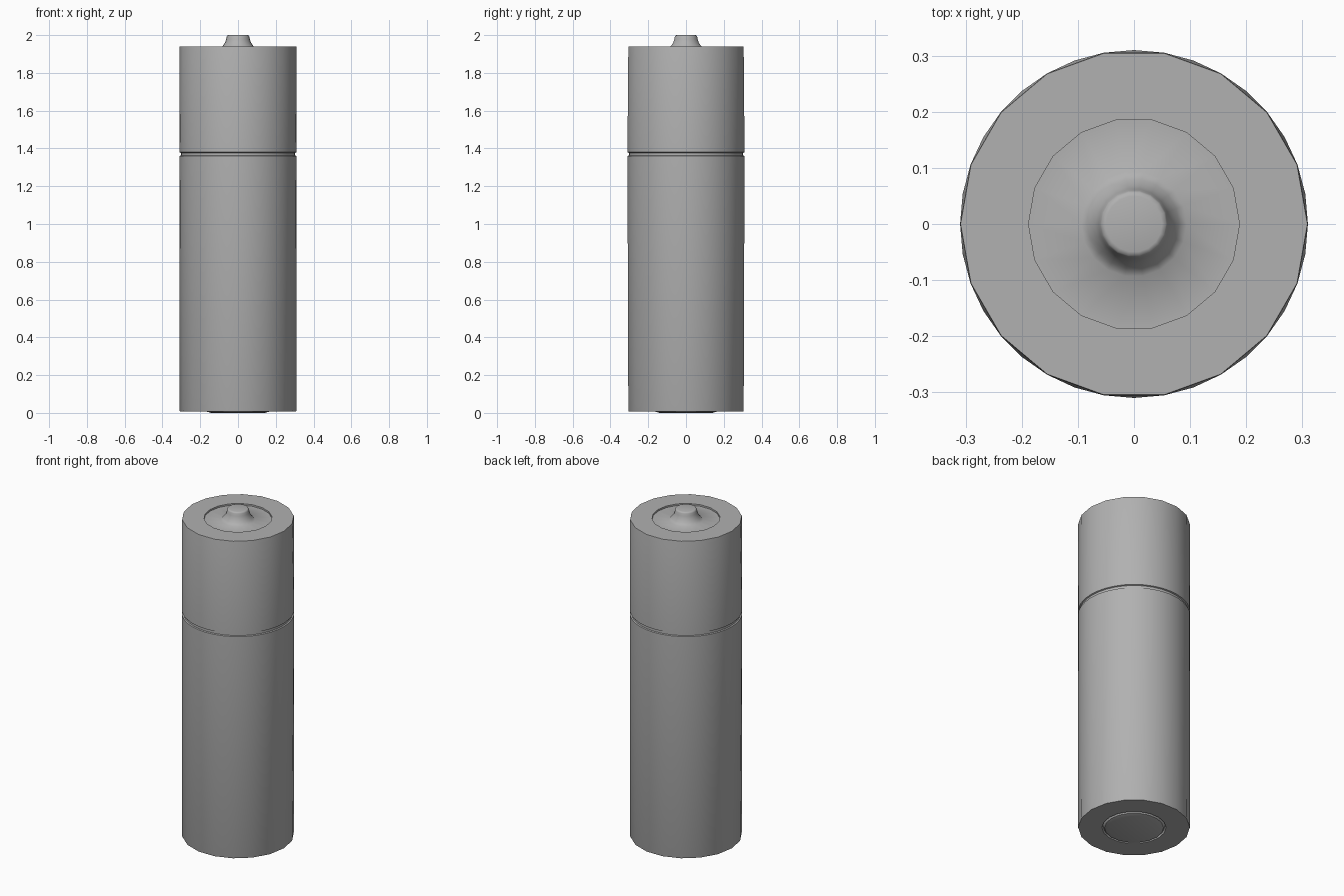
import bpy, bmesh, math

if "Cube" in bpy.data.objects:
    bpy.data.objects.remove(bpy.data.objects["Cube"])

# Dark grey metal used by every part
grey = bpy.data.materials.new("dark_grey")
grey.diffuse_color = (0.44, 0.44, 0.44, 1.0)
grey.use_nodes = True
grey.node_tree.nodes["Principled BSDF"].inputs["Base Color"].default_value = grey.diffuse_color


def lathe(name, profile, close_start=False, close_end=False, smooth=35):
    """Revolve (radius, height, sides) stations listed from bottom-out to top-in;
    neighbouring rings may have 18 or 36 sides."""
    bm = bmesh.new()
    rings = []
    for r, z, n in profile:
        rings.append([bm.verts.new((r * math.cos(math.tau * i / n),
                                    r * math.sin(math.tau * i / n), z))
                      for i in range(n)])
    for a, b in zip(rings, rings[1:]):
        if len(a) == len(b):
            n = len(a)
            for i in range(n):
                j = (i + 1) % n
                bm.faces.new((a[i], a[j], b[j], b[i]))
        else:
            # stitch the coarse ring to the fine ring
            lo, hi = (a, b) if len(a) < len(b) else (b, a)
            n = len(lo)
            for i in range(n):
                j = (i + 1) % n
                p, q, m, s = lo[i], lo[j], hi[2 * i + 1], hi[2 * j]
                for tri in ((p, q, m), (p, m, hi[2 * i]), (q, s, m)):
                    bm.faces.new(tri)
    if close_start:
        bm.faces.new(rings[0])
    if close_end:
        bm.faces.new(rings[-1])
    bmesh.ops.recalc_face_normals(bm, faces=bm.faces)
    # open strips: make sure normals point away from the axis
    f = max(bm.faces, key=lambda f: abs(f.normal.x * f.calc_center_median().x
                                       + f.normal.y * f.calc_center_median().y))
    c = f.calc_center_median()
    if (f.normal.x * c.x + f.normal.y * c.y < 0) and c.length < 1.9 and c.z > 0.1:
        bmesh.ops.reverse_faces(bm, faces=bm.faces)
    # capped terminals: the cap must face outwards
    bm.normal_update()
    bm.faces.ensure_lookup_table()
    cap = bm.faces[-1]
    if (close_start and cap.normal.z > 0) or (close_end and cap.normal.z < 0):
        bmesh.ops.reverse_faces(bm, faces=bm.faces)
    me = bpy.data.meshes.new(name)
    bm.to_mesh(me)
    bm.free()
    me.materials.append(grey)
    ob = bpy.data.objects.new(name, me)
    bpy.context.collection.objects.link(ob)
    bpy.ops.object.select_all(action='DESELECT')
    ob.select_set(True)
    bpy.context.view_layer.objects.active = ob
    bpy.ops.object.shade_smooth_by_angle(angle=math.radians(smooth))
    return ob


R = 0.31

# Lower casing with flat underside, up to the groove
lower = [(0.177, 0.008, 18), (0.308, 0.008, 18), (R, 0.014, 18),
         (R, 1.36, 36), (0.303, 1.363, 36)]
lathe("lower_casing", lower)

# Thin recessed band between the casings
lathe("groove_band", [(0.303, 1.363, 36), (0.303, 1.377, 36)])

# Upper casing with flat shoulder
upper = [(0.303, 1.377, 36), (R, 1.38, 36), (R, 1.936, 18),
         (0.309, 1.94, 18), (0.188, 1.94, 18)]
lathe("upper_casing", upper)

# Positive terminal: shallow dish and flared, softly rounded button
dish = [(0.188, 1.94, 18), (0.188, 1.93, 18), (0.094, 1.93, 18)]
button = [(0.094, 1.93, 18), (0.080, 1.944, 18), (0.069, 1.960, 18),
          (0.063, 1.978, 18), (0.060, 1.992, 18), (0.057, 1.998, 18),
          (0.050, 2.0, 18)]
lathe("positive_terminal", dish + button[1:], close_end=True, smooth=50)

# Negative terminal: shallow ring groove and flat contact disc
contact = [(0.142, 0.0, 18), (0.163, 0.006, 18), (0.173, 0.022, 18),
           (0.177, 0.008, 18)]
lathe("negative_terminal", contact, close_start=True)
